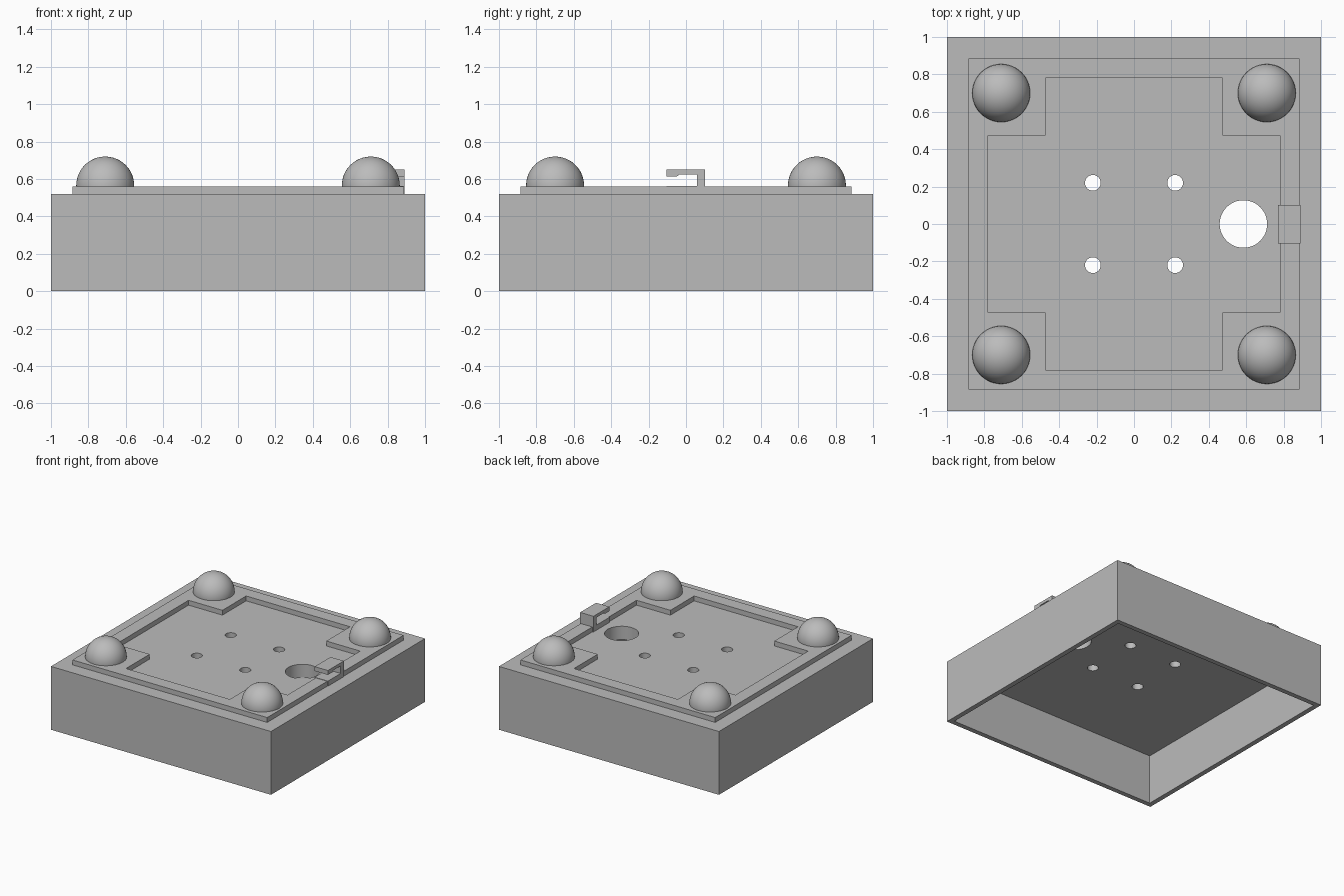
import bpy, bmesh, math
from mathutils import Matrix, Vector

cube = bpy.data.objects.get("Cube")
if cube:
    bpy.data.objects.remove(cube, do_unlink=True)

grey = bpy.data.materials.new("light_grey")
grey.use_nodes = True
colour = (0.5, 0.5, 0.5, 1)
grey.diffuse_color = colour
grey.node_tree.nodes["Principled BSDF"].inputs["Base Color"].default_value = colour


def finish(name, bm):
    bmesh.ops.recalc_face_normals(bm, faces=bm.faces)
    mesh = bpy.data.meshes.new(name)
    bm.to_mesh(mesh)
    bm.free()
    mesh.materials.append(grey)
    obj = bpy.data.objects.new(name, mesh)
    bpy.context.collection.objects.link(obj)
    return obj


def prism(name, outline, direction):
    """Extrude a closed 3D outline along a direction."""
    bm = bmesh.new()
    face = bm.faces.new([bm.verts.new(p) for p in outline])
    moved = bmesh.ops.extrude_face_region(bm, geom=[face])["geom"]
    verts = [g for g in moved if isinstance(g, bmesh.types.BMVert)]
    bmesh.ops.translate(bm, verts=verts, vec=Vector(direction))
    # extruding leaves the first face in place only for open shells
    bmesh.ops.holes_fill(bm, edges=[e for e in bm.edges if e.is_boundary], sides=0)
    return finish(name, bm)


def slab(name, half, z0, z1):
    corners = [(-half, -half, z0), (half, -half, z0), (half, half, z0), (-half, half, z0)]
    return prism(name, corners, (0, 0, z1 - z0))


def drill(name, x, y, radius):
    bm = bmesh.new()
    bmesh.ops.create_cone(bm, cap_ends=True, segments=48, radius1=radius, radius2=radius,
                          depth=0.6, matrix=Matrix.Translation((x, y, 0.5)))
    return finish(name, bm)


def cut(obj, cutter):
    mod = obj.modifiers.new("cut", "BOOLEAN")
    mod.operation = "DIFFERENCE"
    mod.solver = "EXACT"
    mod.object = cutter
    cutter.hide_render = True
    bpy.context.view_layer.objects.active = obj
    bpy.ops.object.modifier_apply(modifier=mod.name)
    bpy.data.objects.remove(cutter, do_unlink=True)


def smooth(obj):
    bpy.ops.object.select_all(action="DESELECT")
    obj.select_set(True)
    bpy.context.view_layer.objects.active = obj
    bpy.ops.object.shade_smooth_by_angle(angle=math.radians(30))


# Case: open underneath, with a large hole and four screw holes in its top
TOP, RIM = 0.52, 0.56
case = slab("case", 1, 0, TOP)
cut(case, slab("case_hollow", 0.96, -0.2, 0.41))
cut(case, drill("cable_hole_cutter", 0.585, 0, 0.127))
for x in (-0.22, 0.22):
    for y in (-0.22, 0.22):
        cut(case, drill("screw_hole_cutter", x, y, 0.042))
smooth(case)

# Raised rim with a cross-shaped recess that leaves square corner pads
rim = slab("raised_rim", 0.885, TOP - 0.01, RIM)
a, b = 0.78, 0.472
quarter = [(a, -b), (a, b), (b, b)]
cross = []
for turn in range(4):
    c, s = round(math.cos(turn * math.pi / 2)), round(math.sin(turn * math.pi / 2))
    cross += [(c * x - s * y, s * x + c * y, 0.4) for x, y in quarter]
cut(rim, prism("recess_cutter", cross, (0, 0, 0.4)))

# Domed corner knobs
for side, x in (("right", -0.71), ("left", 0.71)):
    for end, y in (("front", -0.7), ("back", 0.7)):
        bm = bmesh.new()
        bmesh.ops.create_uvsphere(bm, u_segments=48, v_segments=24, radius=0.155)
        bmesh.ops.bisect_plane(bm, geom=bm.verts[:] + bm.edges[:] + bm.faces[:],
                               plane_co=(0, 0, -0.01), plane_no=(0, 0, -1), clear_outer=True)
        bmesh.ops.holes_fill(bm, edges=[e for e in bm.edges if e.is_boundary], sides=0)
        bmesh.ops.translate(bm, verts=bm.verts, vec=(x, y, RIM + 0.005))
        smooth(finish(f"knob_{end}_{side}", bm))

# Hooked clip on the left edge, open toward the front
hook = [(-0.105, 0.521), (0.102, 0.521), (0.102, 0.65), (-0.105, 0.65), (-0.105, 0.614),
        (-0.048, 0.614), (-0.035, 0.625), (0.06, 0.625), (0.06, 0.563), (-0.105, 0.563)]
prism("clip", [(0.77, y, z) for y, z in hook], (0.121, 0, 0))
